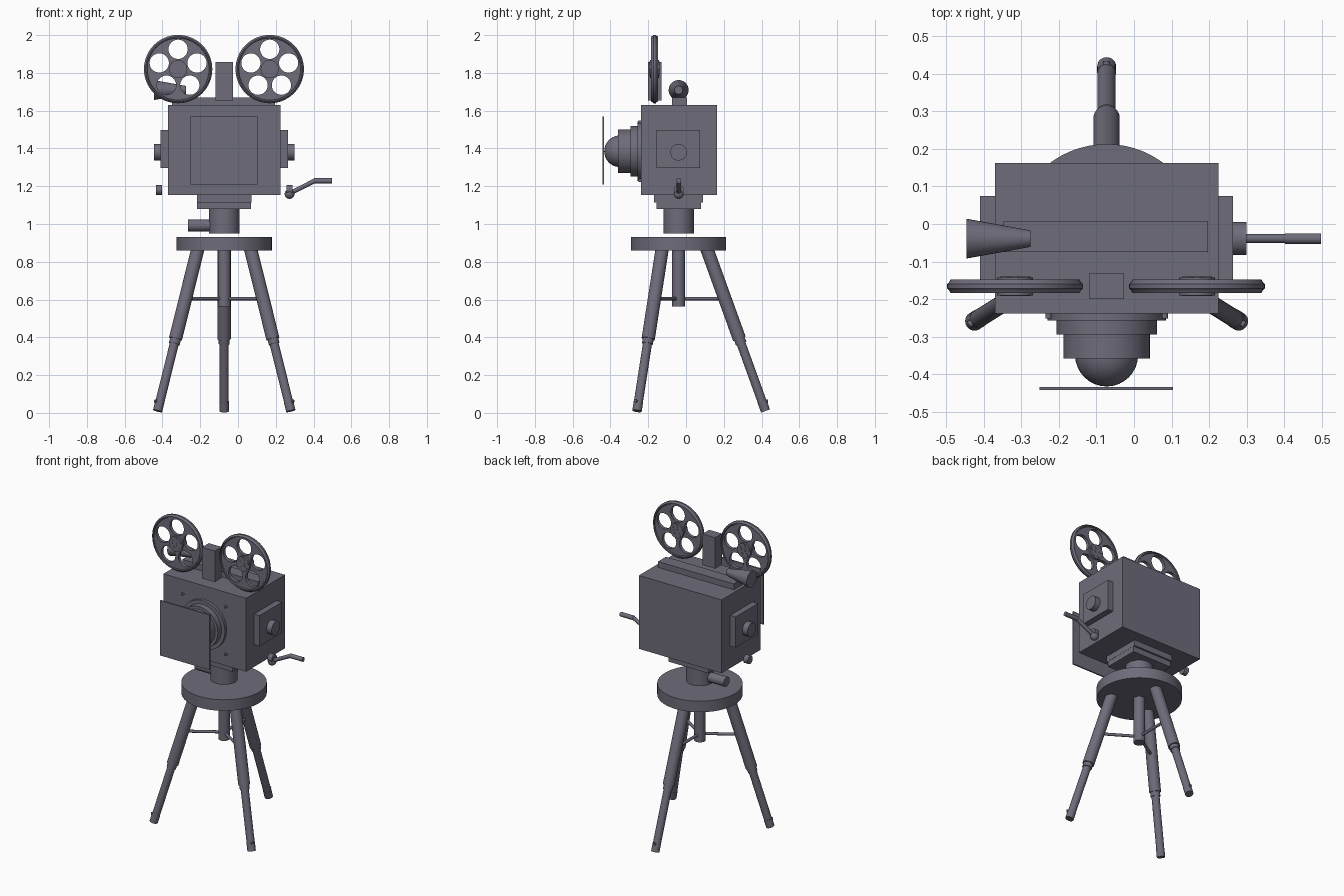
import bpy, bmesh, math
from mathutils import Vector, Matrix

if "Cube" in bpy.data.objects:
    bpy.data.objects.remove(bpy.data.objects["Cube"])

CX, CY = -0.073, -0.039      # shared axis of tripod and camera

# Dark slate paint used on every part
paint = bpy.data.materials.new("dark_slate")
paint.diffuse_color = (0.155, 0.15, 0.195, 1)
paint.use_nodes = True
paint.node_tree.nodes["Principled BSDF"].inputs["Base Color"].default_value = paint.diffuse_color


def shade(ob):
    bpy.ops.object.select_all(action='DESELECT')
    ob.select_set(True)
    bpy.context.view_layer.objects.active = ob
    bpy.ops.object.shade_smooth_by_angle(angle=math.radians(35))


def finish(name, bm, smooth=True):
    bmesh.ops.recalc_face_normals(bm, faces=bm.faces)
    me = bpy.data.meshes.new(name)
    bm.to_mesh(me)
    bm.free()
    me.materials.append(paint)
    ob = bpy.data.objects.new(name, me)
    bpy.context.collection.objects.link(ob)
    if smooth:
        shade(ob)
    return ob


def box(name, x0, x1, y0, y1, z0, z1):
    bm = bmesh.new()
    m = Matrix.Translation(((x0 + x1) / 2, (y0 + y1) / 2, (z0 + z1) / 2))
    m = m @ Matrix.Diagonal((x1 - x0, y1 - y0, z1 - z0, 1))
    bmesh.ops.create_cube(bm, size=1, matrix=m)
    return finish(name, bm, False)


def rod(name, a, b, r, r2=None, seg=32):
    a, b = Vector(a), Vector(b)
    d = b - a
    m = Matrix.Translation((a + b) / 2) @ d.to_track_quat('Z', 'Y').to_matrix().to_4x4()
    bm = bmesh.new()
    bmesh.ops.create_cone(bm, cap_ends=True, segments=seg, radius1=r,
                          radius2=r if r2 is None else r2, depth=d.length, matrix=m)
    return finish(name, bm)


def ball(name, c, r):
    bm = bmesh.new()
    bmesh.ops.create_uvsphere(bm, u_segments=32, v_segments=20, radius=r,
                              matrix=Matrix.Translation(c))
    return finish(name, bm)


def lathe_y(name, profile, c, seg=64):
    # closed (radius, y) profile spun around the y axis through c
    bm = bmesh.new()
    rings = []
    for i in range(seg):
        t = 2 * math.pi * i / seg
        rings.append([bm.verts.new((c[0] + r * math.cos(t), c[1] + y, c[2] + r * math.sin(t)))
                      for r, y in profile])
    n = len(profile)
    for i in range(seg):
        p, q = rings[i], rings[(i + 1) % seg]
        for j in range(n):
            k = (j + 1) % n
            bm.faces.new((p[j], p[k], q[k], q[j]))
    return finish(name, bm)


def pierced_disc(name, c, r, half, hole_r, hole_d):
    # flat disc with five round openings
    cu = bpy.data.curves.new(name, 'CURVE')
    cu.dimensions, cu.fill_mode, cu.extrude = '2D', 'BOTH', half
    cu.materials.append(paint)
    circles = [(0, 0, r, 64)]
    for k in range(5):
        t = math.radians(90 + 72 * k)
        circles.append((hole_d * math.cos(t), hole_d * math.sin(t), hole_r, 32))
    for x, y, rad, n in circles:
        sp = cu.splines.new('POLY')
        sp.points.add(n - 1)
        sp.use_cyclic_u = True
        for i, p in enumerate(sp.points):
            a = 2 * math.pi * i / n
            p.co = (x + rad * math.cos(a), y + rad * math.sin(a), 0, 1)
    ob = bpy.data.objects.new(name, cu)
    ob.location = c
    ob.rotation_euler = (math.pi / 2, 0, 0)
    bpy.context.collection.objects.link(ob)
    bpy.ops.object.select_all(action='DESELECT')
    ob.select_set(True)
    bpy.context.view_layer.objects.active = ob
    bpy.ops.object.convert(target='MESH')
    shade(bpy.context.view_layer.objects.active)


# Camera body, top plate, reel post
box("camera_body", -0.371, 0.225, -0.238, 0.163, 1.153, 1.631)
box("top_plate", -0.349, 0.197, -0.075, 0.006, 1.631, 1.669)
box("reel_post", -0.119, -0.027, -0.2, -0.13, 1.655, 1.857)

# Viewfinder horn
rod("viewfinder", (-0.446, CY, 1.709), (-0.276, CY, 1.709), 0.053, 0.022)

# Side panels, knobs and lower studs, mirrored about the axis
for s, side in ((-1, "left"), (1, "right")):
    xs = sorted((CX + s * 0.29, CX + s * 0.337))
    box(side + "_panel", xs[0], xs[1], -0.155, 0.075, 1.297, 1.497)
    rod(side + "_knob", (CX + s * 0.33, CY, 1.38), (CX + s * 0.373, CY, 1.38), 0.044)
    rod(side + "_stud", (CX + s * 0.33, CY, 1.18), (CX + s * 0.362, CY, 1.18), 0.026)

# Crank
ball("crank_joint", (0.273, CY, 1.159), 0.026)
rod("crank_arm", (0.273, CY, 1.161), (0.406, CY, 1.229), 0.012)
ball("crank_elbow", (0.406, CY, 1.229), 0.0125)
rod("crank_handle", (0.403, CY, 1.229), (0.498, CY, 1.229), 0.014)

# Lens barrel, glass dome, face bolts and front shade
LZ = 1.385
for i, (r, y0, y1) in enumerate(((0.158, -0.23, -0.257), (0.134, -0.25, -0.295),
                                 (0.115, -0.29, -0.359))):
    rod("lens_ring_%d" % (i + 1), (CX, y0, LZ), (CX, y1, LZ), r, seg=64)
ball("lens_dome", (CX, -0.349, LZ), 0.084)
for sx in (-1, 1):
    for sz in (-1, 1):
        p = (CX + sx * 0.155, LZ + sz * 0.155)
        rod("face_bolt", (p[0], -0.235, p[1]), (p[0], -0.252, p[1]), 0.008, seg=12)
box("lens_shade", -0.252, 0.104, -0.443, -0.434, 1.21, 1.568)

# Film reels: pierced disc, rounded rim, hub and hub bolts
RY, RZ = -0.166, 1.82
for x, side in ((-0.317, "left"), (0.168, "right")):
    pierced_disc(side + "_reel_disc", (x, RY, RZ), 0.172, 0.011, 0.051, 0.105)
    lathe_y(side + "_reel_rim",
            [(0.163, -0.01), (0.166, -0.017), (0.172, -0.018), (0.176, -0.01), (0.181, -0.006),
             (0.181, 0.006), (0.176, 0.01), (0.172, 0.018), (0.166, 0.017), (0.163, 0.01)],
            (x, RY, RZ))
    rod(side + "_reel_hub", (x, RY - 0.024, RZ), (x, RY + 0.024, RZ), 0.048)
    for k in range(6):
        t, d = math.radians(90 + 72 * k), (0.03 if k < 5 else 0)
        px, pz = x + d * math.cos(t), RZ + d * math.sin(t)
        rod(side + "_hub_bolt", (px, RY - 0.026, pz), (px, RY + 0.026, pz), 0.012, seg=16)

# Mounting plates, swivel neck and lock handle
box("mount_upper", CX - 0.144, CX + 0.144, CY - 0.13, CY + 0.13, 1.115, 1.155)
box("mount_lower", CX - 0.143, CX + 0.143, CY - 0.118, CY + 0.118, 1.079, 1.115)
rod("swivel_neck", (CX, CY, 0.95), (CX, CY, 1.081), 0.081, seg=48)
rod("lock_handle", (-0.265, CY, 0.992), (CX, CY, 0.992), 0.031)

# Tripod head and centre column
rod("tripod_head", (CX, CY, 0.86), (CX, CY, 0.932), 0.252, seg=64)
rod("centre_column", (CX, CY, 0.562), (CX, CY, 0.88), 0.034)

# Telescopic legs with collars, feet and spreader rods
for name, ang, r_top, r_bot in (("back", 90, 0.15, 0.46), ("left", 212, 0.165, 0.416),
                                ("right", 328, 0.165, 0.416)):
    c, s = math.cos(math.radians(ang)), math.sin(math.radians(ang))

    def at(z, out=0.0):
        r = r_bot + (r_top - r_bot) * (z - 0.01) / 0.857 + out
        return (CX + r * c, CY + r * s, z)

    rod(name + "_upper_leg", at(0.89), at(0.392), 0.035)
    rod(name + "_collar", at(0.4), at(0.366), 0.029)
    rod(name + "_lower_leg", at(0.39), at(0.012), 0.024)
    rod(name + "_foot", at(0.06), at(0.01), 0.025)
    rod(name + "_foot_pin", at(0.062), at(0.062, 0.032), 0.009, seg=12)
    rod(name + "_spreader", (CX, CY, 0.605), at(0.605), 0.009, seg=12)
